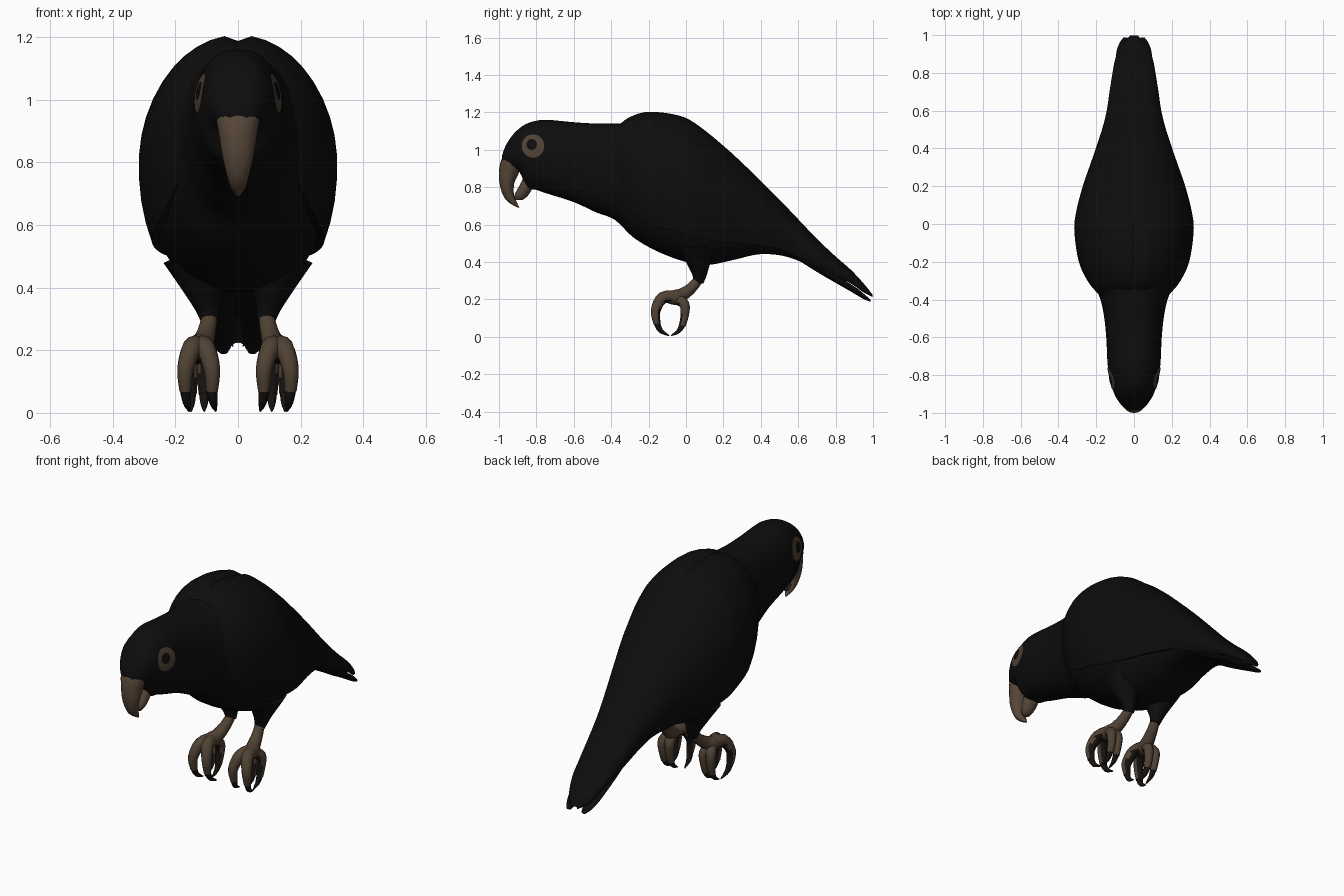
import bpy, bmesh
from math import sin, cos, pi, radians
from mathutils import Vector
from mathutils.bvhtree import BVHTree

if "Cube" in bpy.data.objects:
    bpy.data.objects.remove(bpy.data.objects["Cube"], do_unlink=True)


def material(name, rgb):
    m = bpy.data.materials.new(name)
    m.use_nodes = True
    m.diffuse_color = (*rgb, 1)
    bsdf = m.node_tree.nodes["Principled BSDF"]
    bsdf.inputs["Base Color"].default_value = (*rgb, 1)
    bsdf.inputs["Roughness"].default_value = 0.8
    return m


BLACK = material("black feathers", (0.004, 0.004, 0.004))
HORN = material("brown horn", (0.095, 0.062, 0.040))
SKIN = material("brown skin", (0.080, 0.054, 0.034))
DARK = material("dark claw", (0.008, 0.006, 0.005))


def refine(rows, n=4):
    """Catmull-Rom interpolation of a list of equal-length rows."""
    out = []
    for i in range(len(rows) - 1):
        quad = [rows[max(i - 1, 0)], rows[i], rows[i + 1], rows[min(i + 2, len(rows) - 1)]]
        for k in range(n):
            t = k / n
            out.append([0.5 * (2 * b + (c - a) * t + (2 * a - 5 * b + 4 * c - d) * t * t
                               + (3 * b - a - 3 * c + d) * t ** 3) for a, b, c, d in zip(*quad)])
    return out + [list(rows[-1])]


def finish(name, bm, *mats):
    bmesh.ops.recalc_face_normals(bm, faces=bm.faces)
    me = bpy.data.meshes.new(name)
    bm.to_mesh(me)
    bm.free()
    for m in mats:
        me.materials.append(m)
    ob = bpy.data.objects.new(name, me)
    bpy.context.collection.objects.link(ob)
    bpy.ops.object.select_all(action='DESELECT')
    ob.select_set(True)
    bpy.context.view_layer.objects.active = ob
    bpy.ops.object.shade_smooth_by_angle(angle=radians(50))
    return ob


def loft(name, rings, *mats):
    """Skin closed rings of points and cap both ends."""
    bm = bmesh.new()
    rings = [[bm.verts.new(p) for p in r] for r in rings]
    for a, b in zip(rings, rings[1:]):
        for j in range(len(a)):
            k = (j + 1) % len(a)
            bm.faces.new((a[j], a[k], b[k], b[j]))
    bm.faces.new(rings[0])
    bm.faces.new(rings[-1])
    return finish(name, bm, *mats)


def circle(n):
    return [(cos(2 * pi * i / n), sin(2 * pi * i / n)) for i in range(n)]


def tube(name, path, *mats, flat=1.0):
    """Tapered tube along rows of x, y, z, radius; flat squashes its height."""
    rows = refine(path)
    pts = [Vector(r[:3]) for r in rows]
    rings = []
    for i, p in enumerate(pts):
        tan = (pts[min(i + 1, len(pts) - 1)] - pts[max(i - 1, 0)]).normalized()
        side = Vector((1, 0, 0))
        side = (side - tan * side.dot(tan)).normalized()
        up = tan.cross(side)
        rad = max(rows[i][3], 0.002)
        rings.append([p + side * c * rad + up * s * rad * flat for c, s in circle(12)])
    return loft(name, rings, *mats)


# Body and head: oval sections along y (y, top, bottom, half width)
body_rows = [
    (-.985, .965, .92, .025), (-.965, 1.02, .90, .06), (-.93, 1.075, .895, .088),
    (-.89, 1.115, .88, .108), (-.85, 1.14, .80, .12), (-.8, 1.155, .785, .13),
    (-.74, 1.16, .765, .14), (-.6, 1.147, .72, .147), (-.48, 1.14, .665, .16),
    (-.38, 1.14, .625, .185), (-.28, 1.145, .53, .24), (-.15, 1.14, .455, .28),
    (0, 1.1, .40, .293), (.12, 1.02, .385, .275), (.25, .9, .41, .23),
    (.4, .76, .442, .17), (.55, .6, .425, .125), (.7, .46, .36, .1), (.8, .38, .31, .085)]


def oval(y, top, bottom, w):
    mid, h = (top + bottom) / 2, (top - bottom) / 2
    return [(w * (abs(c) ** .8) * (1 if c > 0 else -1), y, mid + h * s) for c, s in circle(40)]


body = loft("body", [oval(*r) for r in refine(body_rows)], BLACK)
tree = BVHTree.FromPolygons([v.co for v in body.data.vertices],
                            [p.vertices for p in body.data.polygons])

# Beak: stacked ovals (height, front, back, half width)
upper = [(.955, -.982, -.90, .068), (.93, -.993, -.885, .068), (.88, -1.0, -.892, .06),
         (.82, -.997, -.918, .05), (.76, -.98, -.92, .036), (.72, -.95, -.905, .024),
         (.69, -.9, -.89, .005)]
lower = [(.73, -.91, -.875, .018), (.755, -.918, -.845, .034), (.80, -.895, -.82, .045),
         (.84, -.875, -.82, .046), (.87, -.865, -.83, .035)]
for name, rows in (("upper_beak", upper), ("lower_beak", lower)):
    loft(name, [[(w * c, (f + b) / 2 + (b - f) / 2 * s, z) for c, s in circle(20)]
                for z, f, b, w in refine(rows)], HORN)

# Wings: curved shells (y, top, bottom, half width)
wing_rows = [
    (-.40, 1.06, .88, .16), (-.36, 1.13, .78, .20), (-.30, 1.178, .69, .247),
    (-.2, 1.207, .61, .293), (-.05, 1.19, .56, .316), (.05, 1.145, .53, .31),
    (.2, 1.025, .505, .272), (.35, .885, .495, .22), (.5, .735, .47, .17),
    (.6, .63, .425, .145), (.7, .525, .375, .13), (.8, .43, .325, .114),
    (.88, .36, .285, .098), (.95, .285, .237, .068), (.998, .225, .212, .02)]


def wing_section(side, y, top, bottom, w, n=14):
    mid = bottom + .38 * (top - bottom)
    end = radians(120)
    outer = []
    for i in range(n + 1):
        a = end * i / n
        z = mid + (top - mid) * cos(a) if cos(a) > 0 else mid + (bottom - mid) * cos(a) / cos(end)
        if i == 0:
            z -= .05 * (top - bottom) ** 2 + .002
        outer.append((side * w * sin(a), y, z))
    inner = [(x * .78, y, mid + (z - mid) * .88) for x, y, z in reversed(outer)]
    return outer + inner


def toe(name, path, claw):
    """Toe with a dark sole turned to the grip, plus its claw."""
    ob = tube(name, path, SKIN, DARK)
    grip = Vector((path[0][0], -.075, .09))
    for p in ob.data.polygons:
        inward = grip - p.center
        inward.x = 0
        if p.normal.dot(inward.normalized()) > .6:
            p.material_index = 1
    tube(name + "_claw", claw, DARK)


def eye_plate(name, side, y, z, radius, lift, mat):
    """Round plate laid on the head surface."""
    bm = bmesh.new()
    rings = []
    for k in (.02, .35, .7, 1):
        ring = []
        for c, s in circle(24):
            p = Vector((side, y + c * radius * k, z + s * radius * 1.05 * k))
            hit = tree.ray_cast(p, Vector((-side, 0, 0)))[0]
            ring.append(bm.verts.new(hit + Vector((side * lift, 0, 0))))
        rings.append(ring)
    for a, b in zip(rings, rings[1:]):
        for j in range(24):
            k = (j + 1) % 24
            bm.faces.new((a[j], b[j], b[k], a[k]) if side > 0 else (a[k], b[k], b[j], a[j]))
    bm.faces.new(rings[0] if side > 0 else rings[0][::-1])
    finish(name, bm, mat)


for label, s in (("left", 1), ("right", -1)):
    loft(label + "_wing", [wing_section(s, *r) for r in refine(wing_rows)], BLACK)
    tube(label + "_tail_feather", [
        (s * .05, .5, .5, .05), (s * .055, .7, .37, .05), (s * .055, .88, .262, .042),
        (s * .05, .95, .215, .03), (s * .045, .985, .192, .012)], BLACK, flat=.4)

    # Eye patch, iris ring and pupil
    eye_plate(label + "_eye_patch", s, -.818, 1.02, .06, .004, SKIN)
    eye_plate(label + "_eye", s, -.825, 1.028, .028, .007, BLACK)
    eye_plate(label + "_pupil", s, -.825, 1.028, .01, .009, DARK)

    # Leg
    tube(label + "_thigh", [
        (s * .13, .06, .5, .11), (s * .11, .068, .40, .066),
        (s * .097, .072, .335, .04), (s * .09, .066, .29, .027)], BLACK)
    tube(label + "_shank", [
        (s * .09, .07, .31, .025), (s * .1, .03, .262, .029), (s * .112, -.02, .225, .035),
        (s * .125, -.06, .21, .04), (s * .127, -.1, .205, .025)], SKIN)

    # Two front and two hind toes on each foot
    for place, x in (("outer", .168), ("inner", .083)):
        toe(f"{label}_front_{place}_toe", [
            (s * .125, -.05, .212, .034), (s * (x + .125) / 2, -.125, .208, .032),
            (s * x, -.162, .14, .026), (s * x, -.155, .07, .019)],
            [(s * x, -.156, .075, .018), (s * (x - .005), -.135, .032, .013),
             (s * (x - .012), -.09, .006, .003)])
    for place, x in (("outer", .15), ("inner", .108)):
        toe(f"{label}_hind_{place}_toe", [
            (s * .125, -.05, .205, .032), (s * x, -.008, .172, .027),
            (s * x, -.008, .11, .022), (s * x, -.02, .06, .018)],
            [(s * x, -.018, .066, .017), (s * x, -.04, .03, .012), (s * x, -.08, .006, .003)])
